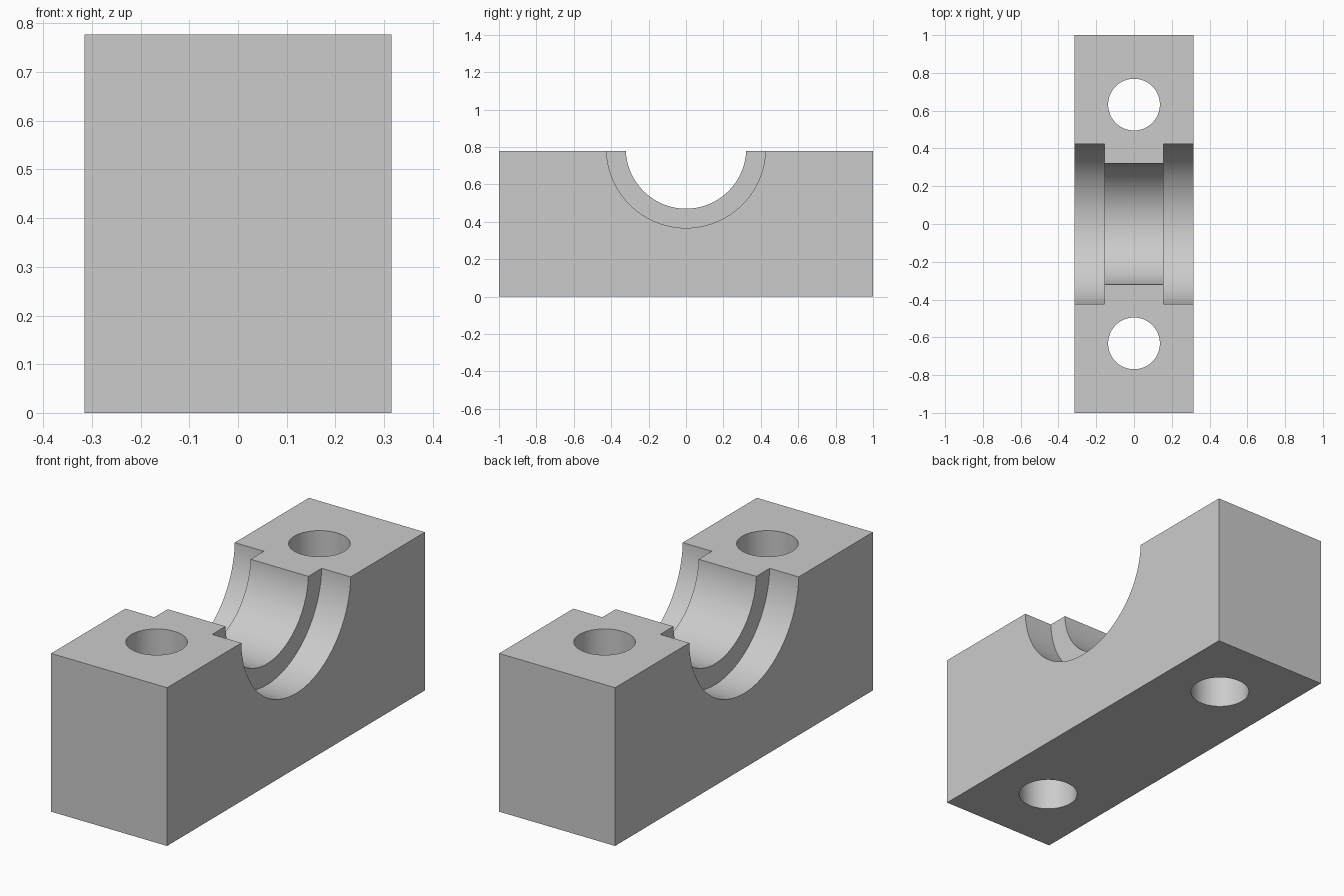
import bpy
import math

HALF_WIDTH, HALF_LENGTH, HEIGHT = 0.315, 1.0, 0.777
BORE_Z = 0.792        # bore axis sits slightly above the top face
BORE_RADIUS, RECESS_RADIUS = 0.322, 0.425
RIB_HALF_WIDTH = 0.157
BOLT_Y, BOLT_RADIUS = 0.632, 0.137

default = bpy.data.objects.get("Cube")
if default:
    bpy.data.objects.remove(default, do_unlink=True)

grey = bpy.data.materials.new("light_grey")
grey.use_nodes = True
colour = (0.6, 0.6, 0.6, 1.0)
grey.diffuse_color = colour
grey.node_tree.nodes["Principled BSDF"].inputs["Base Color"].default_value = colour

# Solid block
bpy.ops.mesh.primitive_cube_add(size=1, location=(0, 0, HEIGHT / 2))
block = bpy.context.object
block.name = "bearing_block"
block.scale = (2 * HALF_WIDTH, 2 * HALF_LENGTH, HEIGHT)
bpy.ops.object.transform_apply(location=True, rotation=True, scale=True)
block.data.materials.append(grey)


def cut_cylinder(name, radius, depth, location, along_x=False):
    """Subtract a round cutter from the block, then discard the cutter."""
    rotation = (0, math.pi / 2, 0) if along_x else (0, 0, 0)
    bpy.ops.mesh.primitive_cylinder_add(
        vertices=96, radius=radius, depth=depth, location=location, rotation=rotation)
    cutter = bpy.context.object
    cutter.name = name
    cutter.hide_render = True
    cutter.data.materials.append(grey)
    modifier = block.modifiers.new(name, "BOOLEAN")
    modifier.operation = "DIFFERENCE"
    modifier.solver = "EXACT"
    modifier.object = cutter
    bpy.ops.object.select_all(action="DESELECT")
    block.select_set(True)
    bpy.context.view_layer.objects.active = block
    bpy.ops.object.modifier_apply(modifier=modifier.name)
    bpy.data.objects.remove(cutter, do_unlink=True)


# Half-round saddle through the full width
cut_cylinder("saddle_bore", BORE_RADIUS, 4 * HALF_WIDTH, (0, 0, BORE_Z), along_x=True)

# Wider recess on each side, and a bolt hole at each end
for side in (-1, 1):
    recess_depth = 0.3
    cut_cylinder("side_recess", RECESS_RADIUS, recess_depth,
                 (side * (RIB_HALF_WIDTH + recess_depth / 2), 0, BORE_Z), along_x=True)
    cut_cylinder("bolt_hole", BOLT_RADIUS, 2 * HEIGHT, (0, side * BOLT_Y, HEIGHT / 2))

# Smooth round walls with crisp edges
bpy.ops.object.shade_smooth_by_angle(angle=math.radians(30))
